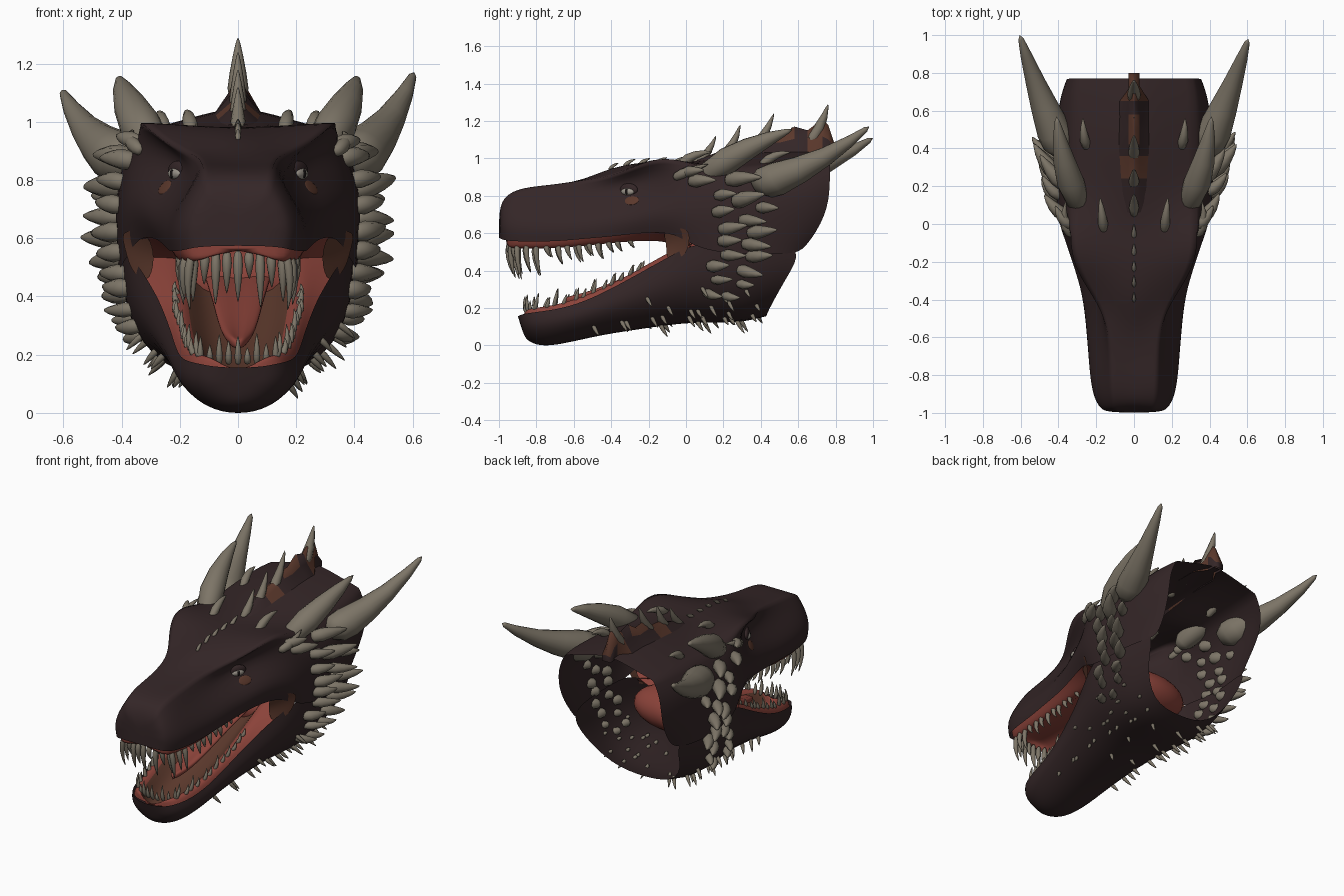
import bpy, bmesh, math, random
from mathutils import Vector, Matrix
from mathutils.bvhtree import BVHTree

if "Cube" in bpy.data.objects:
    bpy.data.objects.remove(bpy.data.objects["Cube"])

random.seed(4)
V = Vector


def material(name, rgb):
    m = bpy.data.materials.new(name)
    m.diffuse_color = (*rgb, 1)
    m.use_nodes = True
    m.node_tree.nodes["Principled BSDF"].inputs["Base Color"].default_value = m.diffuse_color
    return m


SKIN = material("dark_hide", (0.034, 0.019, 0.020))
HORN = material("grey_horn", (0.205, 0.178, 0.136))
RED = material("mouth_red", (0.26, 0.056, 0.042))
BROWN = material("brown_patch", (0.105, 0.040, 0.025))
PALE = material("eye_pale", (0.32, 0.29, 0.25))
BLACK = material("pupil_black", (0.008, 0.006, 0.006))


def finish(name, bm, mats, smooth=True, sub=0):
    bmesh.ops.recalc_face_normals(bm, faces=bm.faces)
    for f in bm.faces:
        f.smooth = smooth
    me = bpy.data.meshes.new(name)
    bm.to_mesh(me)
    bm.free()
    for m in mats:
        me.materials.append(m)
    ob = bpy.data.objects.new(name, me)
    bpy.context.collection.objects.link(ob)
    if sub:
        s = ob.modifiers.new("smooth", 'SUBSURF')
        s.levels = s.render_levels = sub
    return ob


def loft(name, halves, mats, ridge=None, inner=None):
    """Skin between half sections (ending on x=0), mirrored; ridge = creased row, inner = second colour from that row."""
    bm = bmesh.new()
    crease = bm.edges.layers.float.new("crease_edge")
    rings = []
    for h in halves:
        full = h + [(-x, y, z) for x, y, z in reversed(h[:-1])]
        rings.append([bm.verts.new(p) for p in full])
    for a, b in zip(rings, rings[1:]):
        for i in range(len(a) - 1):
            f = bm.faces.new((a[i], a[i + 1], b[i + 1], b[i]))
            f.material_index = int(inner is not None and inner <= i < len(a) - 1 - inner)
        if ridge:
            for i in (ridge, len(a) - 1 - ridge):
                bm.edges.get((a[i], b[i]))[crease] = .65
    bm.faces.new(rings[0])
    return finish(name, bm, mats, True, 2)


SPIKE = ((-.04, .4), (.03, .82), (.25, 1), (.5, .8), (.75, .5), (.94, .2))
CONE = ((-.06, .5), (.02, .95), (.12, 1), (.32, .8), (.55, .56), (.8, .33), (.96, .16))


def spike(bm, base, tip, r, bend=(0, 0, 0), n=8, shape=SPIKE):
    base, tip, bend = V(base), V(tip), V(bend)
    q = (tip - base).to_track_quat('Z', 'Y')
    prev = None
    for t, k in shape:
        c = base.lerp(tip, t) + bend * 4 * t * (1 - t)
        ring = [bm.verts.new(c + q @ V((math.cos(a) * r * k, math.sin(a) * r * k, 0)))
                for a in (2 * math.pi * i / n for i in range(n))]
        if prev:
            for i in range(n):
                bm.faces.new((prev[i], prev[(i + 1) % n], ring[(i + 1) % n], ring[i]))
        else:
            bm.faces.new(ring)
        prev = ring
    end = bm.verts.new(tip)
    for i in range(n):
        bm.faces.new((prev[i], prev[(i + 1) % n], end))


def ellipsoid(name, loc, scale, mat, rot=None):
    bm = bmesh.new()
    m = Matrix.Translation(loc) @ (rot.to_matrix().to_4x4() if rot else Matrix()) @ Matrix.Diagonal((*scale, 1))
    bmesh.ops.create_uvsphere(bm, u_segments=24, v_segments=14, radius=1, matrix=m)
    return finish(name, bm, [mat])


def at(table, y):
    """Linear lookup of a station row by y."""
    for a, b in zip(table, table[1:]):
        if y <= b[0]:
            t = max(0, (y - a[0]) / (b[0] - a[0]))
            return [p + (q - p) * t for p, q in zip(a, b)]
    return table[-1]


# Skull: y, centre z, brow x z, eye hollow x z, cheek x z, lip x z
UP = [(-1.0, .70, .10, .73, .14, .68, .15, .63, .13, .575),
      (-.97, .805, .11, .80, .16, .73, .195, .64, .18, .56),
      (-.88, .842, .12, .845, .18, .75, .235, .64, .22, .555),
      (-.70, .855, .125, .86, .165, .77, .25, .65, .235, .555),
      (-.55, .885, .14, .885, .16, .79, .262, .66, .248, .57),
      (-.42, .95, .195, .90, .15, .83, .28, .69, .258, .58),
      (-.30, .975, .28, .945, .15, .86, .32, .70, .275, .595),
      (-.18, .98, .335, 1.00, .22, .88, .36, .73, .305, .605),
      (-.06, .975, .34, 1.00, .33, .89, .395, .71, .345, .60),
      (.04, .985, .335, .97, .385, .85, .415, .70, .385, .53),
      (.20, 1.02, .33, .94, .40, .84, .425, .70, .41, .49),
      (.42, 1.06, .33, .96, .41, .85, .43, .70, .41, .49),
      (.66, 1.06, .33, .97, .40, .86, .40, .70, .37, .49),
      (.77, 1.05, .31, .97, .36, .87, .36, .70, .33, .51)]


def back(y, z):
    """Lean the neck edge forward below the cheek."""
    return y - max(0, .72 - z) * .65 * max(0, (y - .5) / .27)


skull = loft("skull", [[(x, back(r[0], z), z) for x, z in (
    (r[8], r[9]), (r[6], r[7]), (r[4], r[5]), (r[2], r[3]), (r[2] * .5, (r[1] + r[3]) / 2), (0, r[1]))]
    for r in UP], [SKIN], ridge=3)

# Lower jaw: top y, bottom y, rim x z, side x z, belly x, bottom z
LOW = [(-.90, -.87, .07, .155, .08, .10, .04, .05),
       (-.87, -.84, .14, .17, .155, .10, .08, .01),
       (-.78, -.76, .185, .18, .205, .10, .11, -.015),
       (-.62, -.62, .208, .205, .235, .13, .13, .01),
       (-.45, -.45, .228, .275, .262, .18, .14, .05),
       (-.25, -.25, .268, .385, .31, .25, .17, .08),
       (-.08, -.08, .325, .48, .36, .31, .21, .105),
       (.05, .04, .375, .55, .385, .34, .25, .115),
       (.20, .18, .40, .53, .395, .34, .27, .115),
       (.40, .32, .40, .53, .39, .34, .26, .12),
       (.64, .43, .36, .53, .35, .36, .22, .15)]
jaw = loft("lower_jaw", [[(r[2], r[0], r[3]), (r[4], (r[0] + r[1]) / 2, r[5]), (r[6], r[1], r[7] + .02),
                          (0, r[1], r[7])] for r in LOW], [SKIN])

# Mouth lining: palate with upper gum, floor with lower gum, throat, tongue
UGUM = lambda r: min(r[8] - .02, .215)
LGUM = lambda r: min(r[2] - .02, .225)
rows = [at(UP, y) for y in (-.965, -.9, -.7, -.5, -.3, -.1, .03)]
loft("palate", [[(r[8] - .004, r[0], r[9] + .02), (UGUM(r), r[0], r[9] - .04), (UGUM(r) - .05, r[0], r[9] - .04),
                 (r[8] * .4, r[0], r[9] + .03), (0, r[0], r[9] + .04)] for r in rows], [RED])
rows = [at(LOW, y) for y in (-.875, -.8, -.65, -.45, -.25, -.08, .03)]
loft("mouth_floor", [[(r[2] - .004, r[0], r[3] - .02), (LGUM(r), r[0], r[3] + .03), (LGUM(r) - .045, r[0], r[3] + .02),
                      (r[2] * .4, r[0], r[3] - .08), (0, r[0], r[3] - .09)] for r in rows], [RED, BROWN], inner=2)
ellipsoid("throat", (0, .09, .45), (.28, .17, .13), RED)
loft("tongue", [[(0, y, z - .02), (w * .7, y, z - .02), (w, y, z + .015), (w * .5, y, z + .025), (0, y, z + .012)]
                for y, z, w in ((-.66, .235, .02), (-.58, .25, .05), (-.45, .29, .075), (-.25, .38, .10),
                                (-.05, .46, .13), (.08, .49, .14))], [RED])

# Brown skin webs at the mouth corners
bm = bmesh.new()
for s in (-1, 1):
    g = [[bm.verts.new((s * x, y, z)) for x, y, z in col] for col in (
        ((.305, -.13, .61), (.285, -.10, .54), (.30, -.11, .455)),
        ((.36, -.05, .63), (.34, -.03, .55), (.34, -.04, .46)),
        ((.402, .015, .62), (.390, .02, .57), (.372, .01, .50)))]
    for i in range(2):
        for j in range(2):
            bm.faces.new((g[i][j], g[i + 1][j], g[i + 1][j + 1], g[i][j + 1]))
finish("mouth_corner_webs", bm, [BROWN], True, 2)

# Surface finder for placing details on the hide
bpy.context.view_layer.update()
deps = bpy.context.evaluated_depsgraph_get()
trees = [BVHTree.FromObject(o, deps) for o in (skull, jaw)]


def surface(origin, direction):
    d = V(direction)
    hits = [h for h in (t.ray_cast(V(origin), d) for t in trees) if h[0] is not None]
    if not hits:
        return None, None
    p, n, _, _ = min(hits, key=lambda h: h[3])
    return p, (-n if n.dot(d) > 0 else n)


# Teeth
bm = bmesh.new()
for i in range(9):
    x = -.152 + .038 * i
    L = (.15, .09, .16, .12, .15, .07, .17, .10, .15)[i]
    y = -.945 + 2.2 * x * x
    spike(bm, (x, y, .55), (x * 1.02, y + .02, .53 - L), .017, (0, -.012, 0))
    xl = x * .85
    yl = -.85 + 3 * xl * xl
    spike(bm, (xl, yl, .17), (xl, yl - .01, .19 + L * .5), .012, (0, -.008, 0))
for s in (-1, 1):
    for i in range(12):
        y = -.91 + .055 * i + random.uniform(-.01, .01)
        r = at(UP, y)
        L = (.18, .14, .16, .06, .10, .08, .10, .07, .09, .06, .06, .05)[i]
        x = UGUM(r) - .025
        spike(bm, (s * x, y, r[9] - .01), (s * (x + .005), y + .025, r[9] - .025 - L), .016, (s * .01, -.01, 0))
        y = -.80 + .05 * i + random.uniform(-.01, .01)
        r = at(LOW, y)
        L = (.08, .05, .09, .05, .07, .05, .08, .05, .06, .04, .05, .04)[i]
        x = LGUM(r) - .02
        spike(bm, (s * x, y, r[3] + .01), (s * (x + .01), y + .02, r[3] + .025 + L), .012, (s * .008, 0, 0))
finish("teeth", bm, [HORN])

# Great rear horns and upper brow horns
bm = bmesh.new()
for s, y, z in ((-1, 1.0, 1.11), (1, .98, 1.17)):
    spike(bm, (s * .39, .41, .865), (s * .605, y, z), .092, (s * .015, .02, -.025), 16, CONE)
    spike(bm, (s * .29, .10, .91), (s * .41, .57, 1.155), .072, (s * .02, 0, .02), 16)
finish("horns", bm, [HORN])

# Cheek spikes: rows swept back over the jaw hinge: y, z, length, radius
CHEEK = [(.02, .93, .14, .03), (.05, .87, .17, .036), (.16, .80, .15, .032), (.15, .71, .15, .034), (.20, .63, .18, .036),
         (.18, .55, .15, .034), (.20, .48, .17, .032), (.13, .42, .14, .034), (.14, .36, .15, .026), (.11, .29, .13, .028),
         (.22, .88, .22, .042), (.27, .77, .22, .044), (.32, .68, .19, .034), (.34, .61, .20, .038), (.31, .54, .20, .036),
         (.34, .48, .18, .036), (.30, .40, .16, .034), (.29, .33, .12, .026), (.23, .27, .12, .026), (.42, .73, .15, .032)]
bm = bmesh.new()
for s in (-1, 1):
    for y, z, L, r in CHEEK:
        y += random.uniform(-.02, .02)
        p, n = surface((s * 2, y, z + random.uniform(-.01, .01)), (-s, 0, 0))
        if p:
            d = V((s * random.uniform(.5, .75), .78, (z - .55) * .45 + random.uniform(-.12, .12))).normalized()
            spike(bm, p - d * .02, p + d * (L - .02), r, n * .012)
    # small spikes behind the brows
    for x, y, L in ((.16, -.02, .16), (.34, -.04, .16), (.25, .42, .14)):
        p, n = surface((s * x, y, 2), (0, 0, -1))
        spike(bm, p - V((0, .02, .02)), p + V((s * .02, L, .05)), .026, n * .02)
finish("cheek_spikes", bm, [HORN])

# Small spikes under the jaw
bm = bmesh.new()
for i in range(10):
    for x in (-.33, -.27, -.19, -.08, .08, .19, .27, .33):
        y = -.46 + .09 * i + random.uniform(-.04, .04)
        if abs(x) > .22 + .2 * (y + .46) or (abs(x) < .1 and (i % 2 or i < 3)):
            continue
        p, n = surface((x + random.uniform(-.02, .02), y, -1), (0, 0, 1))
        if p and p.z < .4:
            d = V((x * 2, .35, -.6)).normalized()
            spike(bm, p - d * .015, p + d * random.uniform(.045, .08), .012, n * .005, 6)
finish("chin_spikes", bm, [HORN])

# Midline spines
bm = bmesh.new()
for y, z, y2, z2, r in ((-.41, .94, -.36, .975, .010), (-.33, .96, -.27, .995, .011), (-.25, .965, -.19, 1.0, .012),
                        (-.17, .965, -.10, 1.005, .013), (-.08, .96, 0, 1.01, .014), (.05, .97, .16, 1.12, .026),
                        (.19, 1.0, .29, 1.18, .028), (.34, 1.03, .47, 1.24, .030), (.48, 1.05, .57, 1.17, .022),
                        (.65, 1.07, .76, 1.29, .036)):
    spike(bm, (0, y, z), (0, y2, z2), r, (0, .01, -.012) if y > 0 else (0, 0, .005))
finish("midline_spines", bm, [HORN])

# Crest fin with alternating brown webs
bm = bmesh.new()
prev = None
fin = ((.06, .99), (.16, 1.03), (.24, 1.065), (.36, 1.08), (.42, 1.13), (.50, 1.12), (.58, 1.17), (.65, 1.15), (.73, 1.21), (.76, 1.18), (.80, 1.06))
for i, (y, top) in enumerate(fin):
    zc = at(UP, y)[1]
    w = .03 + .05 * (y < .7)
    ring = [bm.verts.new(p) for p in ((w, y, zc - .03), (.03, y, zc * .6 + top * .4), (.006, y, top),
                                      (-.006, y, top), (-.03, y, zc * .6 + top * .4), (-w, y, zc - .03))]
    if prev:
        for j in range(5):
            f = bm.faces.new((prev[j], prev[j + 1], ring[j + 1], ring[j]))
            f.material_index = int(i in (3, 5, 6, 8, 9, 10) and (0 < j < 4 or i in (3, 8)))
    prev = ring
bm.faces.new(prev)
finish("crest_fin", bm, [SKIN, BROWN])

# Eyes with lids, pupils and the brown patch beneath
for s, side in ((-1, "left"), (1, "right")):
    p, n = surface((s * .6, -.31, .822), (-s, 0, 0))
    q = V((s * .85, -.5, 0)).to_track_quat('X', 'Z')
    out = q @ V((1, 0, 0))
    ellipsoid(side + "_eyelid", p - out * .006 + V((0, 0, .010)), (.018, .056, .034), SKIN, q)
    ellipsoid(side + "_eye", p + out * .003, (.017, .040, .020), PALE, q)
    ellipsoid(side + "_pupil", p + out * .017, (.005, .010, .015), BLACK, q)
    p, n = surface((s * 2, -.29, .775), (-s, 0, 0))
    ellipsoid(side + "_eye_patch", p, (.005, .042, .028), BROWN, n.to_track_quat('X', 'Z'))
